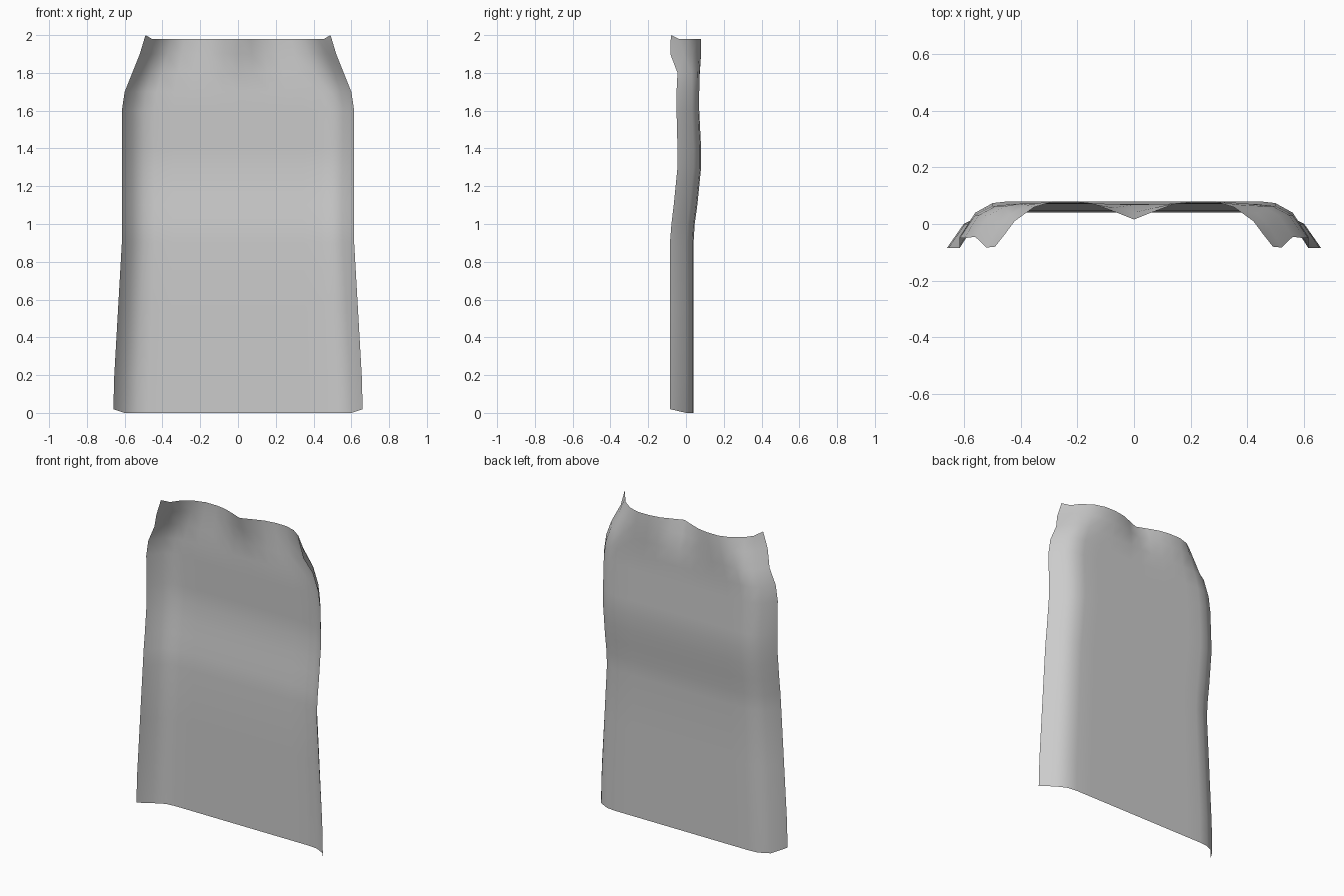
import bpy
import bmesh

cube = bpy.data.objects.get("Cube")
if cube:
    bpy.data.objects.remove(cube, do_unlink=True)

# One plain cloth colour
cloth = bpy.data.materials.new("cloth_grey")
cloth.use_nodes = True
grey = (0.6, 0.6, 0.6, 1)
cloth.diffuse_color = grey
cloth.node_tree.nodes["Principled BSDF"].inputs["Base Color"].default_value = grey

# Rows: height, side edge x, side edge y, back y, share of gathered collar shape
ROWS = [
    (0.0, 0.66, -0.085, 0.04, 0), (0.2, 0.655, -0.085, 0.04, 0),
    (0.55, 0.635, -0.085, 0.04, 0), (0.9, 0.615, -0.085, 0.04, 0),
    (1.0, 0.615, -0.077, 0.046, 0), (1.1, 0.615, -0.065, 0.06, 0),
    (1.2, 0.615, -0.055, 0.07, 0), (1.3, 0.615, -0.045, 0.08, 0),
    (1.4, 0.615, -0.045, 0.08, 0), (1.6, 0.615, -0.05, 0.07, 0),
    (1.7, 0.6, -0.05, 0.07, 0), (1.8, 0.56, -0.045, 0.073, 0.1),
    (1.9, 0.52, -0.083, 0.08, 0.6), (1.98, 0.49, -0.08, 0.08, 1),
]
# Columns from middle to edge: share of width, then depth from edge (0) to back (1)
BODY = [(0, 1), (0.14, 1), (0.28, 1), (0.42, 1), (0.56, 1), (0.72, 1),
        (0.81, 0.95), (0.91, 0.68), (1, 0)]
COLLAR = [(0, 0.6), (0.14, 0.77), (0.28, 0.93), (0.42, 1), (0.58, 1),
          (0.72, 0.87), (0.86, 0.56), (0.93, 0.27), (1, 0)]


def section(row):
    """Half of one horizontal section, from the middle to the side edge."""
    z, width, front, back, gather = row
    points = []
    for (bx, bd), (cx, cd) in zip(BODY, COLLAR):
        share = bx + (cx - bx) * gather
        depth = bd + (cd - bd) * gather
        lift = 0.02 if bx == 1 and row in (ROWS[0], ROWS[-1]) else 0
        points.append((share * width, front + (back - front) * depth, z + lift))
    return points


# Cape sheet, spanning both sides
bm = bmesh.new()
grid = []
for row in ROWS:
    half = section(row)
    full = [(-x, y, z) for x, y, z in reversed(half[1:])] + half
    grid.append([bm.verts.new(p) for p in full])
for low, high in zip(grid, grid[1:]):
    for i in range(len(low) - 1):
        face = bm.faces.new((low[i + 1], low[i], high[i], high[i + 1]))
        face.smooth = True

mesh = bpy.data.meshes.new("cape")
bm.to_mesh(mesh)
bm.free()
mesh.materials.append(cloth)
cape = bpy.data.objects.new("cape", mesh)
bpy.context.collection.objects.link(cape)
